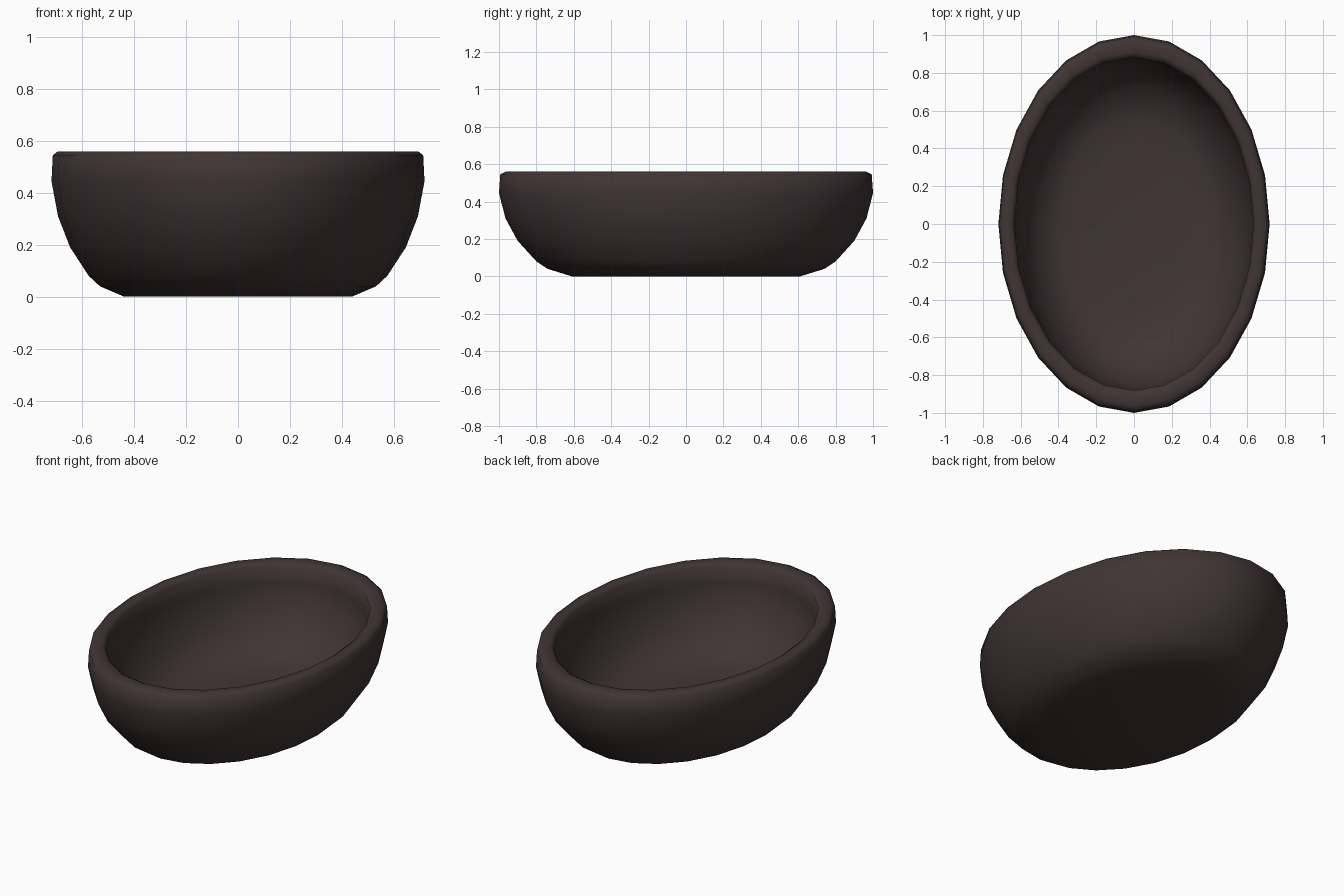
import bpy, bmesh, math

if "Cube" in bpy.data.objects:
    bpy.data.objects.remove(bpy.data.objects["Cube"])

SEGMENTS = 24
X_SCALE = 0.718   # oval plan: narrower across x

mat = bpy.data.materials.new("dark brown")
mat.diffuse_color = (0.052, 0.035, 0.035, 1)
mat.use_nodes = True
mat.node_tree.nodes["Principled BSDF"].inputs["Base Color"].default_value = mat.diffuse_color

# Cross-section (radius along y, height): outer wall, rounded rim, inner hollow
profile = [
    (0.61, 0.0), (0.74, 0.04), (0.80, 0.08), (0.90, 0.19), (0.965, 0.31),
    (1.0, 0.445), (0.993, 0.545), (0.965, 0.56),
    (0.91, 0.56), (0.882, 0.545), (0.88, 0.45), (0.855, 0.335),
    (0.79, 0.215), (0.69, 0.12), (0.57, 0.075), (0.40, 0.06),
]

# Sweep the profile round the oval
bm = bmesh.new()
rings = []
for r, z in profile:
    ring = []
    for i in range(SEGMENTS):
        a = 2 * math.pi * i / SEGMENTS
        ring.append(bm.verts.new((X_SCALE * r * math.cos(a), r * math.sin(a), z)))
    rings.append(ring)
for lower, upper in zip(rings, rings[1:]):
    for i in range(SEGMENTS):
        j = (i + 1) % SEGMENTS
        bm.faces.new((lower[i], lower[j], upper[j], upper[i]))

# Flat underside and inner floor
bm.faces.new(list(reversed(rings[0])))
bm.faces.new(rings[-1])
bmesh.ops.recalc_face_normals(bm, faces=bm.faces[:])
for f in bm.faces:
    f.smooth = True

mesh = bpy.data.meshes.new("oval_bowl")
bm.to_mesh(mesh)
bm.free()
mesh.materials.append(mat)
bowl = bpy.data.objects.new("oval_bowl", mesh)
bpy.context.collection.objects.link(bowl)
